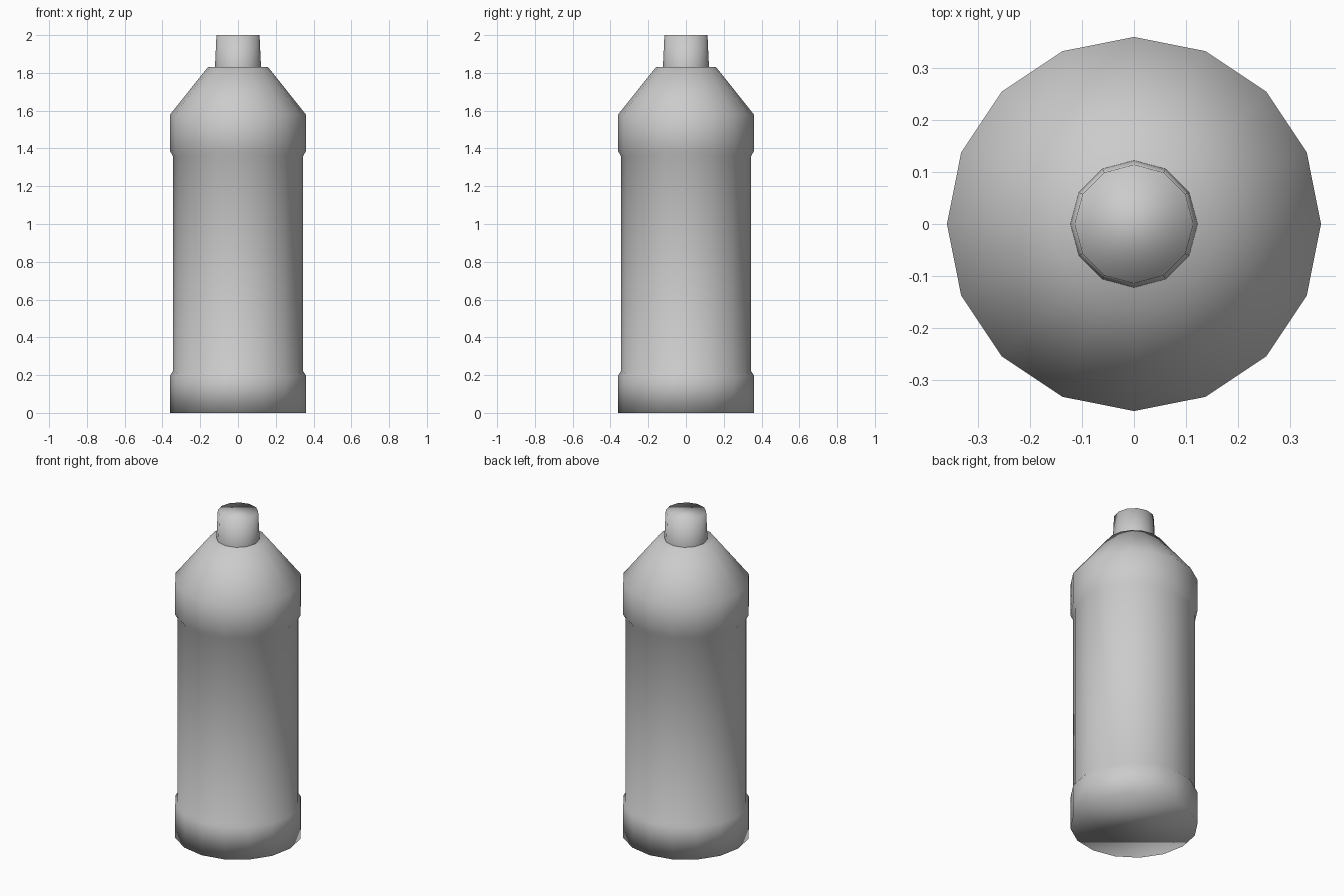
import bpy, bmesh
from math import cos, sin, tau

if "Cube" in bpy.data.objects:
    bpy.data.objects.remove(bpy.data.objects["Cube"])


def lathe(name, profile, sides, close_bottom=True):
    """Revolve (radius, z) points around z and close the ends."""
    bm = bmesh.new()
    rings = [[bm.verts.new((r * cos(tau * i / sides), r * sin(tau * i / sides), z))
              for i in range(sides)] for r, z in profile]
    for a, b in zip(rings, rings[1:]):
        for i in range(sides):
            j = (i + 1) % sides
            bm.faces.new((a[i], a[j], b[j], b[i]))
    bm.faces.new(rings[-1])
    if close_bottom:
        bm.faces.new(rings[0][::-1])
    for f in bm.faces:
        f.smooth = True
    mesh = bpy.data.meshes.new(name)
    bm.to_mesh(mesh)
    bm.free()
    obj = bpy.data.objects.new(name, mesh)
    bpy.context.collection.objects.link(obj)
    return obj


# Bottle body: base band, recessed label area, upper band, sloped shoulder
lathe("bottle_body", [(0.359, 0), (0.359, 0.2), (0.345, 0.22), (0.345, 1.36),
                      (0.359, 1.385), (0.359, 1.58), (0.16, 1.83)], 16)

# Tapered cap resting on the flat shoulder top
lathe("cap", [(0.122, 1.83), (0.114, 2.0)], 12, close_bottom=False)
